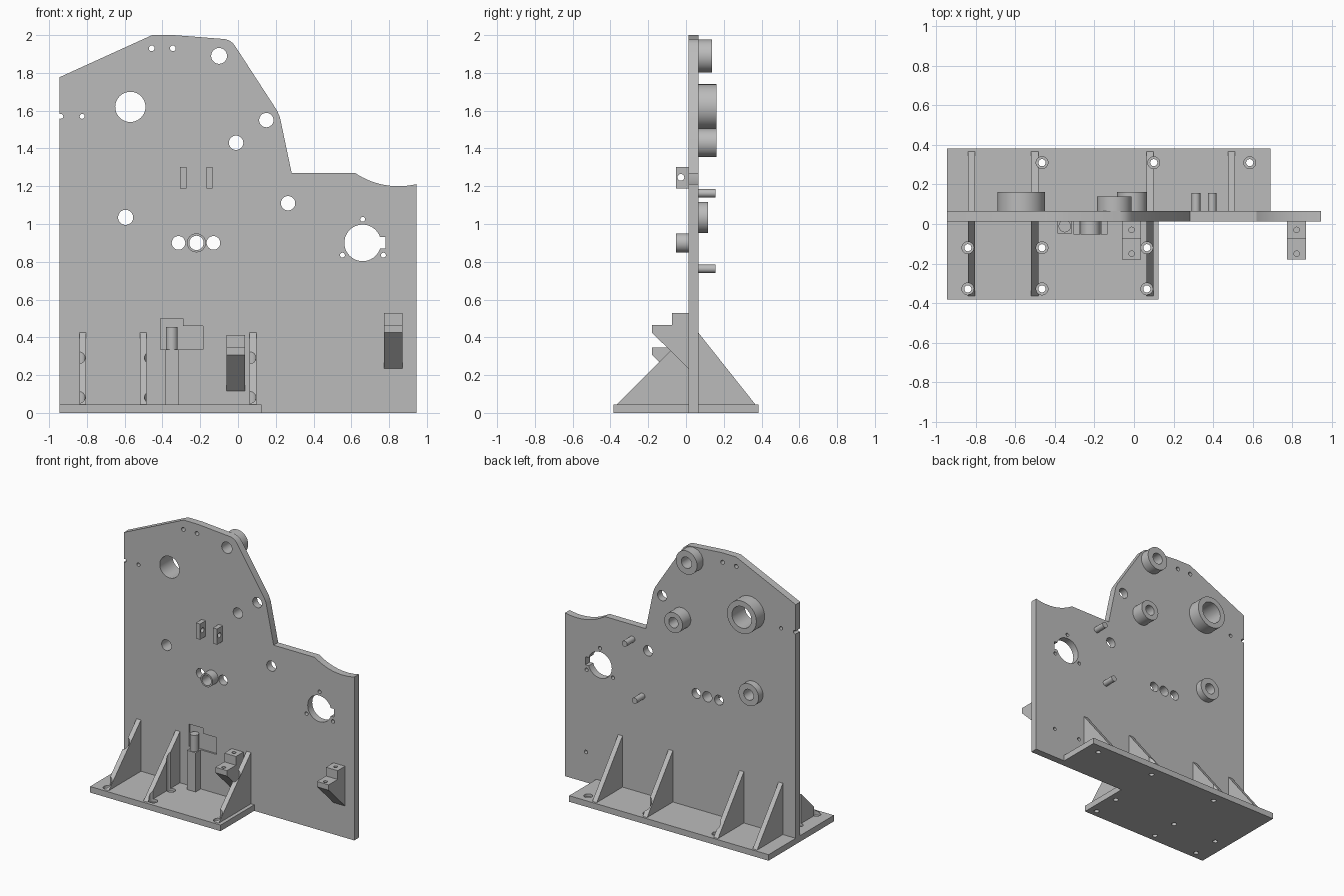
import bpy, bmesh, math
from mathutils import Vector

old = bpy.data.objects.get("Cube")
if old:
    bpy.data.objects.remove(old, do_unlink=True)

grey = bpy.data.materials.new("machined grey")
grey.use_nodes = True
grey.diffuse_color = (0.5, 0.5, 0.5, 1)
grey.node_tree.nodes["Principled BSDF"].inputs["Base Color"].default_value = (0.5, 0.5, 0.5, 1)

FRONT, BACK = 0.012, 0.065      # faces of the upright plate
BASE_TOP, HALF = 0.045, 0.3825  # base plate height and half depth
LEFT = -0.945


def prism(name, pts, axis, lo, hi):
    """Extrude a 2D outline along an axis; outline uses the other two axes in order."""
    def place(p, t):
        v = list(p)
        v.insert("xyz".index(axis), t)
        return Vector(v)
    bm = bmesh.new()
    face = bm.faces.new([bm.verts.new(place(p, lo)) for p in pts])
    ext = bmesh.ops.extrude_face_region(bm, geom=[face])
    verts = [g for g in ext["geom"] if isinstance(g, bmesh.types.BMVert)]
    bmesh.ops.translate(bm, verts=verts, vec=place((0, 0), hi - lo))
    bmesh.ops.recalc_face_normals(bm, faces=bm.faces)
    mesh = bpy.data.meshes.new(name)
    bm.to_mesh(mesh)
    bm.free()
    mesh.materials.append(grey)
    ob = bpy.data.objects.new(name, mesh)
    bpy.context.scene.collection.objects.link(ob)
    return ob


def arc(c, r, a0, a1, n):
    return [(c[0] + r * math.cos(a0 + (a1 - a0) * i / n),
             c[1] + r * math.sin(a0 + (a1 - a0) * i / n)) for i in range(n + 1)]


def rod(name, c, r, axis, lo, hi, n=40):
    return prism(name, arc(c, r, 0, math.tau, n)[:-1], axis, lo, hi)


def rect(a0, a1, b0, b1):
    return [(a0, b0), (a1, b0), (a1, b1), (a0, b1)]


def cut(ob, cutters):
    """Subtract every cutter from the object, then remove the cutters."""
    for c in cutters:
        c.hide_render = True
        m = ob.modifiers.new("cut", "BOOLEAN")
        m.operation, m.solver, m.object = "DIFFERENCE", "EXACT", c
    bpy.context.view_layer.update()
    mesh = bpy.data.meshes.new_from_object(ob.evaluated_get(bpy.context.evaluated_depsgraph_get()))
    ob.modifiers.clear()
    ob.data = mesh
    for c in cutters:
        bpy.data.objects.remove(c, do_unlink=True)


parts = []

# Upright plate with scalloped shoulder and rounded peak
scallop = arc((0.85, 1.613), 0.413, math.atan2(-0.402, 0.095), math.atan2(-0.343, -0.23), 16)
outline = [(LEFT, 0), (0.945, 0)] + scallop + [
    (0.284, 1.27), (0.222, 1.565), (0.207, 1.6), (-0.012, 1.937), (-0.027, 1.957),
    (-0.047, 1.972), (-0.07, 1.979), (-0.34, 2.0), (-0.455, 2.0), (LEFT, 1.777)]
plate = prism("upright_plate", outline, "y", FRONT, BACK)
holes = [(0.15, 1.55, 0.038), (0.265, 1.11, 0.038), (-0.315, 0.9, 0.036), (-0.13, 0.9, 0.036),
         (0.66, 0.9, 0.097), (0.66, 1.025, 0.013), (0.553, 0.835, 0.013), (0.77, 0.835, 0.013),
         (-0.457, 1.93, 0.015), (-0.345, 1.93, 0.015), (-0.938, 1.57, 0.013), (-0.825, 1.57, 0.013)]
# Bosses: x, z, outer radius, bore radius, tip y
bosses = [(-0.10, 1.89, 0.087, 0.042, 0.138), (-0.57, 1.62, 0.12, 0.08, 0.162),
          (-0.01, 1.43, 0.075, 0.038, 0.162), (-0.595, 1.035, 0.082, 0.04, 0.117),
          (-0.22, 0.9, 0.05, 0.038, -0.054)]
cutters = [rod("hole", (x, z), r, "y", -0.2, 0.3) for x, z, r in holes]
cutters += [rod("hole", (b[0], b[1]), b[3], "y", -0.2, 0.3) for b in bosses]
cutters += [rod("blind_hole", (x, 0.225), 0.013, "y", 0.035, 0.1) for x in (0.555, 0.775)]
cutters.append(prism("keyway", rect(0.7, 0.78, 0.87, 0.93), "y", -0.2, 0.3))
step = [(-0.41, 0.335), (-0.185, 0.335), (-0.185, 0.46), (-0.29, 0.46), (-0.29, 0.5), (-0.41, 0.5)]
cutters.append(prism("pocket", step, "y", -0.1, 0.025))
cut(plate, cutters)
parts.append(plate)

# Bored bosses
for x, z, r, bore, tip in bosses:
    root = BACK if tip > 0 else FRONT
    boss = rod("boss", (x, z), r, "y", min(root, tip), max(root, tip), 64)
    cut(boss, [rod("bore", (x, z), bore, "y", -0.2, 0.3)])
    parts.append(boss)

# Rear pins
for x, z in ((0.395, 1.163), (0.313, 0.763)):
    parts.append(rod("rear_pin", (x, z), 0.022, "y", BACK, 0.157, 24))

# Base plate, longer behind than in front, with counterbored screw holes
base = prism("base_plate", [(LEFT, -HALF), (0.125, -HALF), (0.125, FRONT), (0.69, FRONT),
                            (0.69, HALF), (LEFT, HALF)], "z", 0, BASE_TOP)
screws = [(x, 0.31) for x in (-0.465, 0.1, 0.585)]
screws += [(x, y) for x in (-0.84, -0.465, 0.065) for y in (-0.12, -0.328)]


def counterbores():
    return [rod("counterbore", s, 0.03, "z", 0.025, 0.8) for s in screws]


cut(base, counterbores() + [rod("screw_hole", s, 0.018, "z", -0.1, 0.1) for s in screws])
parts.append(base)

# Triangular ribs, relieved around the screws
for side, toe, face, xs in (("front", -0.365, FRONT, (-0.822, -0.502, 0.08)),
                            ("rear", 0.367, BACK, (-0.822, -0.502, 0.08, 0.493))):
    for x in xs:
        rib = prism(side + "_rib", [(toe, BASE_TOP), (face, BASE_TOP), (face, 0.425)],
                    "x", x - 0.018, x + 0.018)
        cut(rib, counterbores())
        parts.append(rib)

# Stepped brackets with vertical screw holes
for x, z in ((0.822, 0.235), (-0.012, 0.117)):
    prof = [(FRONT, 0), (FRONT, 0.295), (-0.075, 0.295), (-0.075, 0.23), (-0.18, 0.23), (-0.18, 0.19)]
    bracket = prism("stepped_bracket", [(y, z + h) for y, h in prof], "x", x - 0.048, x + 0.048)
    cut(bracket, [rod("screw_hole", (x, y), 0.014, "z", z + 0.19 + dz, z + 0.5, 20)
                  for y, dz in ((-0.03, 0.04), (-0.15, 0))])
    parts.append(bracket)

# Pair of pierced lugs
for x in (-0.29, -0.151):
    lug = prism("pierced_lug", rect(-0.054, FRONT, 1.187, 1.303), "x", x - 0.017, x + 0.017)
    cut(lug, [rod("lug_hole", (-0.027, 1.247), 0.018, "x", x - 0.1, x + 0.1, 24)])
    parts.append(lug)

# Support post carrying a short round peg
parts.append(prism("support_post", rect(-0.386, -0.314, -0.048, FRONT), "z", BASE_TOP, 0.335))
parts.append(rod("post_peg", (-0.35, -0.011), 0.031, "z", 0.335, 0.455, 32))

# Smooth round walls, keep edges crisp
bpy.ops.object.select_all(action="DESELECT")
for ob in parts:
    ob.select_set(True)
bpy.context.view_layer.objects.active = plate
bpy.ops.object.shade_smooth_by_angle(angle=math.radians(25))
